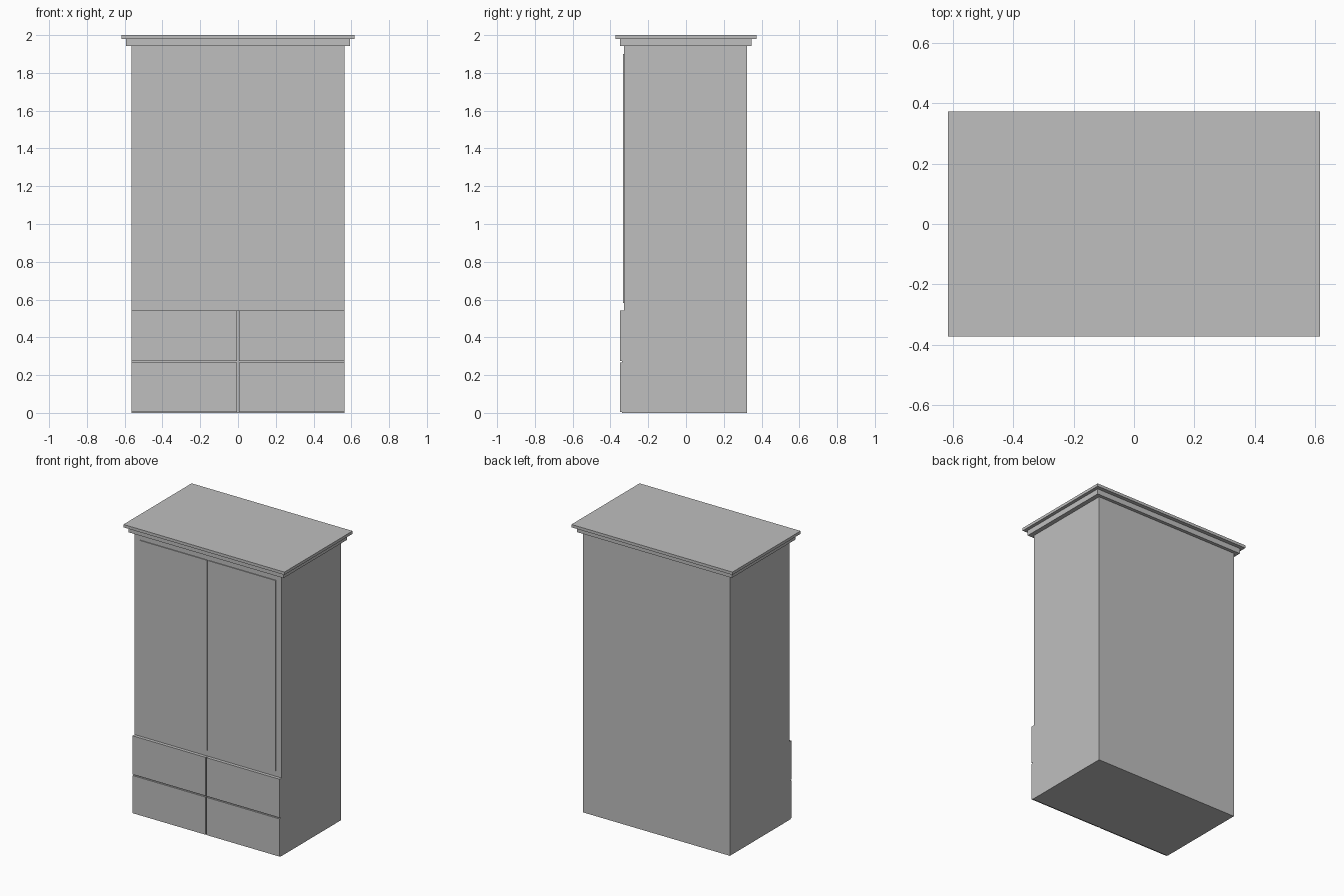
import bpy

if "Cube" in bpy.data.objects:
    bpy.data.objects.remove(bpy.data.objects["Cube"])

grey = bpy.data.materials.new("plain grey")
grey.diffuse_color = (0.52, 0.52, 0.52, 1)
grey.use_nodes = True
grey.node_tree.nodes["Principled BSDF"].inputs["Base Color"].default_value = grey.diffuse_color


def box(name, x, y, z):
    """Flat-shaded box spanning the given (min, max) ranges."""
    bpy.ops.mesh.primitive_cube_add(size=1)
    ob = bpy.context.object
    ob.name = name
    ob.location = [(a + b) / 2 for a, b in (x, y, z)]
    ob.scale = [b - a for a, b in (x, y, z)]
    bpy.ops.object.transform_apply(location=True, rotation=False, scale=True)
    ob.data.materials.append(grey)
    return ob


W = 0.563             # half width of the cabinet
BACK = 0.323
FRONT = -0.327        # front of the upper carcass
GAP = 0.004           # half width of the gaps between fronts
DRAWER_TOP = 0.541

# Carcass, with a deeper lower section behind the drawer fronts
box("carcass", (-W, W), (FRONT, BACK), (0, 1.943))
box("drawer_backing", (-W, W), (-0.338, FRONT), (0, DRAWER_TOP))

# Stepped cornice
box("cornice_lower", (-0.594, 0.594), (-0.35, 0.346), (1.943, 1.98))
box("cornice_top", (-0.617, 0.617), (-0.373, 0.373), (1.98, 2.0))

# Doors and two rows of drawer fronts, on both sides
for side, s in (("left", -1), ("right", 1)):
    def span(outer):
        return tuple(sorted((s * GAP, s * outer)))
    box(f"door_{side}", span(0.521), (-0.333, FRONT), (0.581, 1.90))
    box(f"lower_drawer_{side}", span(W), (-0.35, -0.338), (0.005, 0.27 - GAP))
    box(f"upper_drawer_{side}", span(W), (-0.35, -0.338), (0.27 + GAP, DRAWER_TOP))
